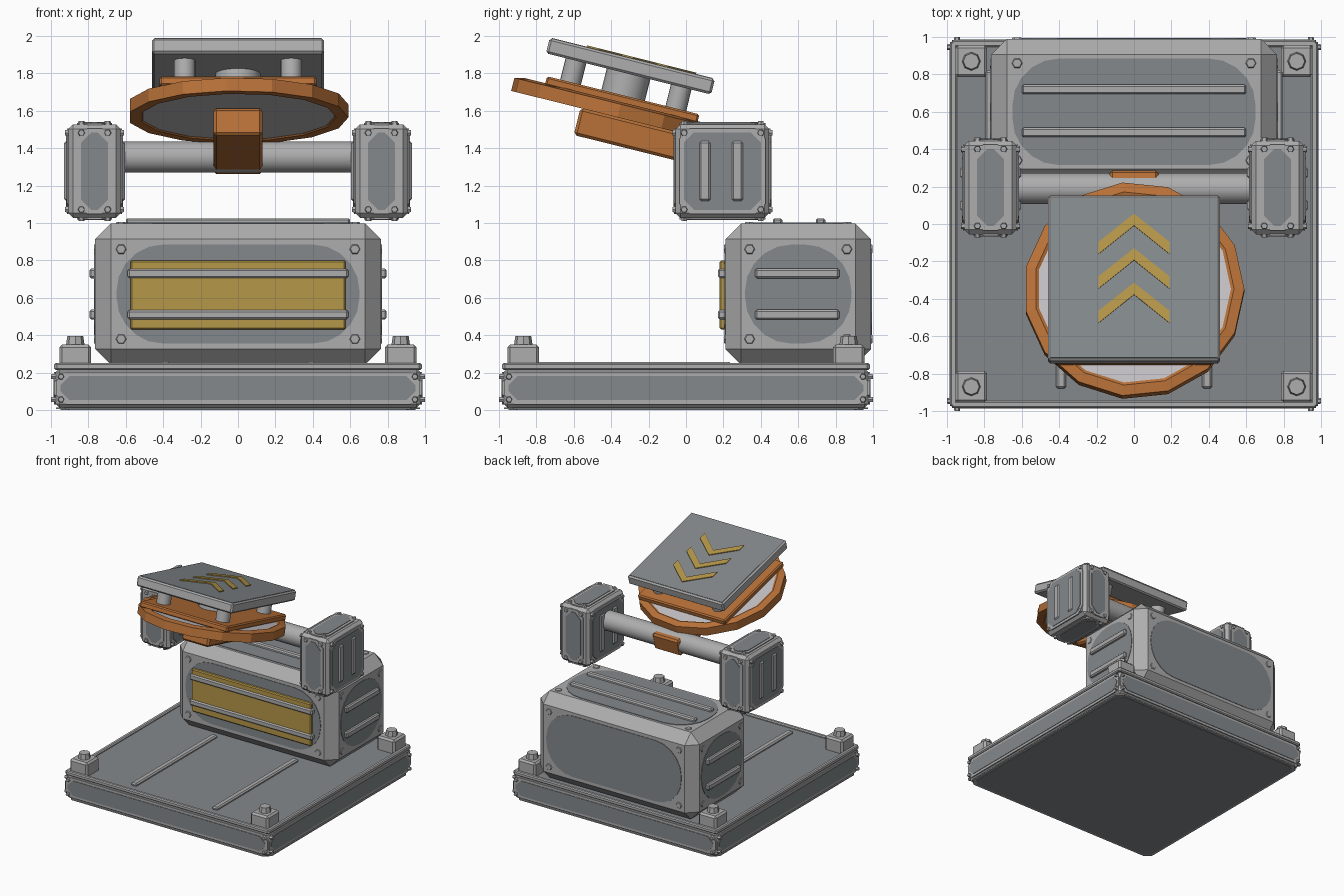
import bpy, bmesh, math
from mathutils import Vector, Matrix

if "Cube" in bpy.data.objects:
    bpy.data.objects.remove(bpy.data.objects["Cube"])


def material(name, rgb):
    m = bpy.data.materials.new(name)
    m.diffuse_color = (*rgb, 1)
    m.use_nodes = True
    m.node_tree.nodes["Principled BSDF"].inputs["Base Color"].default_value = m.diffuse_color
    return m


LIGHT = material("light grey metal", (0.42, 0.42, 0.42))
DARK = material("slate grey panel", (0.23, 0.25, 0.265))
ORANGE = material("orange paint", (0.48, 0.165, 0.04))
YELLOW = material("mustard yellow", (0.46, 0.31, 0.065))
PALE = material("pale disc grey", (0.56, 0.54, 0.56))

# Tilted frame carrying the disc and the top plate
TILT = Matrix.Translation((0, -0.355, 1.605)) @ Matrix.Rotation(math.radians(-14), 4, 'X')
FLAT = Matrix.Identity(4)


def finish(name, bm, mat, m=FLAT):
    bmesh.ops.recalc_face_normals(bm, faces=bm.faces)
    me = bpy.data.meshes.new(name)
    bm.to_mesh(me)
    bm.free()
    me.materials.append(mat)
    ob = bpy.data.objects.new(name, me)
    ob.matrix_world = m
    bpy.context.collection.objects.link(ob)
    return ob


def box(name, c, h, mat, bevel=0.0, m=FLAT):
    """Box from centre and half sizes, with chamfered edges."""
    bm = bmesh.new()
    bmesh.ops.create_cube(bm, size=2)
    for v in bm.verts:
        v.co = Vector([c[i] + v.co[i] * h[i] for i in range(3)])
    if bevel:
        bmesh.ops.bevel(bm, geom=bm.edges[:], offset=bevel, segments=1, affect='EDGES')
    return finish(name, bm, mat, m)


def prism(name, pts, c, axis, sign, depth, mat, m=FLAT, scale=1.0):
    """Extrude a 2D outline from c along +/- one axis; scale shrinks the far end."""
    ui, vi = [(1, 2), (0, 2), (0, 1)][axis]
    bm = bmesh.new()
    rings = []
    for d, s in ((0, 1.0), (depth, scale)):
        ring = []
        for u, v in pts:
            p = Vector(c)
            p[ui] += u * s
            p[vi] += v * s
            p[axis] += sign * d
            ring.append(bm.verts.new(p))
        bm.faces.new(ring)
        rings.append(ring)
    n = len(pts)
    for i in range(n):
        j = (i + 1) % n
        bm.faces.new((rings[0][i], rings[0][j], rings[1][j], rings[1][i]))
    return finish(name, bm, mat, m)


def ngon(n, r):
    return [(r * math.cos(2 * math.pi * k / n), r * math.sin(2 * math.pi * k / n)) for k in range(n)]


def rounded(hu, hv, r, segs):
    """Rectangle outline with rounded (or, with one segment, cut) corners."""
    r = min(r, hu - 0.002, hv - 0.002)
    pts = []
    for q, (su, sv) in enumerate(((1, 1), (-1, 1), (-1, -1), (1, -1))):
        for k in range(segs + 1):
            a = math.pi / 2 * (q + k / segs)
            pts.append((su * (hu - r) + r * math.cos(a), sv * (hv - r) + r * math.sin(a)))
    return pts


def cylinder(name, c, axis, r, depth, n, mat, m=FLAT):
    ob = prism(name, ngon(n, r), c, axis, 1, depth, mat, m)
    if n > 12:
        for p in ob.data.polygons:
            p.use_smooth = len(p.vertices) == 4
    return ob


def panelled_box(name, c, h, bevel, panel, corner, segs, frame, rivet_in, rivet_r, rivet_d):
    """Chamfered block with a frame, a dark panel and four rivets on every face."""
    box(name + "_core", c, h, LIGHT, bevel)
    for axis in range(3):
        ui, vi = [(1, 2), (0, 2), (0, 1)][axis]
        hu, hv = panel[ui], panel[vi]
        for sign in (-1, 1):
            p = Vector(c)
            p[axis] += sign * (h[axis] - 0.002)
            if frame:
                prism(name + "_frame", rounded(hu + frame, hv + frame, corner, segs), p, axis, sign, 0.01, LIGHT)
            prism(name + "_panel", rounded(hu, hv, corner, segs), p, axis, sign, 0.006 + (0.008 if frame else 0), DARK)
            if name == "base" and axis == 2:
                continue
            for su in (-1, 1):
                for sv in (-1, 1):
                    q = p.copy()
                    q[ui] += su * (hu - rivet_in)
                    q[vi] += sv * (hv - rivet_in)
                    prism(name + "_rivet", ngon(6, rivet_r), q, axis, sign, rivet_d, LIGHT, scale=0.8)


# Base slab with top and bottom rims, floor rails and corner bolts
panelled_box("base", (0, 0, 0.1175), (0.975, 0.975, 0.105), 0.02,
             (0.95, 0.95, 0.065), 0.05, 1, 0.022, 0.004, 0.018, 0.027)
for s in (-1, 1):
    box("rim_front_back", (0, s * 0.965, 0.232), (0.975, 0.018, 0.018), LIGHT, 0.008)
    box("rim_side", (s * 0.965, 0, 0.232), (0.018, 0.975, 0.018), LIGHT, 0.008)
    box("floor_rail", (s * 0.39, -0.32, 0.243), (0.027, 0.56, 0.015), LIGHT, 0.01)
    for t in (-1, 1):
        box("corner_block", (s * 0.87, t * 0.87, 0.285), (0.085, 0.085, 0.065), LIGHT, 0.015)
        prism("corner_bolt", ngon(8, 0.05), (s * 0.87, t * 0.87, 0.345), 2, 1, 0.05, LIGHT, scale=0.85)

# Large motor housing at the back
panelled_box("housing", (0, 0.6, 0.62), (0.765, 0.39, 0.378), 0.085,
             (0.65, 0.285, 0.265), 0.25, 5, 0, 0.025, 0.03, 0.008)
box("yellow_grille", (0, 0.2, 0.615), (0.575, 0.02, 0.185), YELLOW, 0.008)
for s in (-1, 1):
    box("grille_bar", (0, 0.195, 0.62 + s * 0.11), (0.59, 0.025, 0.025), LIGHT, 0.01)
    box("top_bar", (0, 0.605 + s * 0.115, 1.003), (0.6, 0.026, 0.022), LIGHT, 0.01)
    for t in (-1, 1):
        box("side_bar", (t * 0.77, 0.595, 0.62 + s * 0.11), (0.025, 0.225, 0.027), LIGHT, 0.01)

# Axle and its two end blocks
cylinder("axle", (-0.64, 0.19, 1.353), 0, 0.083, 1.28, 32, LIGHT)
for s in (-1, 1):
    panelled_box("axle_block", (s * 0.767, 0.195, 1.277), (0.14, 0.25, 0.25), 0.025,
                 (0.072, 0.207, 0.207), 0.055, 1, 0.022, 0.002, 0.02, 0.019)
    for t in (-1, 1):
        for d in (-1, 1):
            box("block_bar", (s * 0.767 + d * 0.145, 0.188 + t * 0.087, 1.277),
                (0.017, 0.03, 0.16), LIGHT, 0.01)

# Arm from the axle to the tilted disc
box("arm", (0, 0.235, -0.115), (0.13, 0.44, 0.075), ORANGE, 0.015, TILT)

# Fifteen-sided disc: orange rim around a pale core
bm = bmesh.new()
outline = [(0.535, 0.042), (0.59, 0.03), (0.59, -0.042), (0.525, -0.042), (0.51, -0.025), (0.51, 0.03)]
rings = [[bm.verts.new((x * r, y * r, z)) for x, y in ngon(15, 1)] for r, z in outline]
for a in range(len(rings)):
    ra, rb = rings[a], rings[(a + 1) % len(rings)]
    for i in range(15):
        j = (i + 1) % 15
        bm.faces.new((ra[i], ra[j], rb[j], rb[i]))
finish("disc_rim", bm, ORANGE, TILT)
prism("disc_core", ngon(15, 0.52), (0, 0, -0.034), 2, 1, 0.068, PALE, TILT)

# Square mount, pillars and the top plate
box("square_mount", (0, 0, 0.055), (0.42, 0.42, 0.025), ORANGE, 0.01, TILT)
cylinder("centre_hub", (0, 0, 0.07), 2, 0.12, 0.14, 24, LIGHT, TILT)
for sx in (-1, 1):
    for sy in (-1, 1):
        cylinder("pillar", (sx * 0.285, sy * 0.29, 0.07), 2, 0.057, 0.14, 20, LIGHT, TILT)
box("top_plate", (0, 0, 0.24), (0.46, 0.455, 0.042), LIGHT, 0.012, TILT)
box("top_plate_face", (0, 0, 0.281), (0.447, 0.442, 0.004), DARK, 0, TILT)

# Three chevrons on the top plate
for k in range(3):
    y = 0.35 - 0.19 * k
    chevron = [(0, y), (0.19, y - 0.155), (0.19, y - 0.222), (0, y - 0.065),
               (-0.19, y - 0.222), (-0.19, y - 0.155)]
    prism("chevron", chevron, (0, 0, 0.283), 2, 1, 0.009, YELLOW, TILT)
